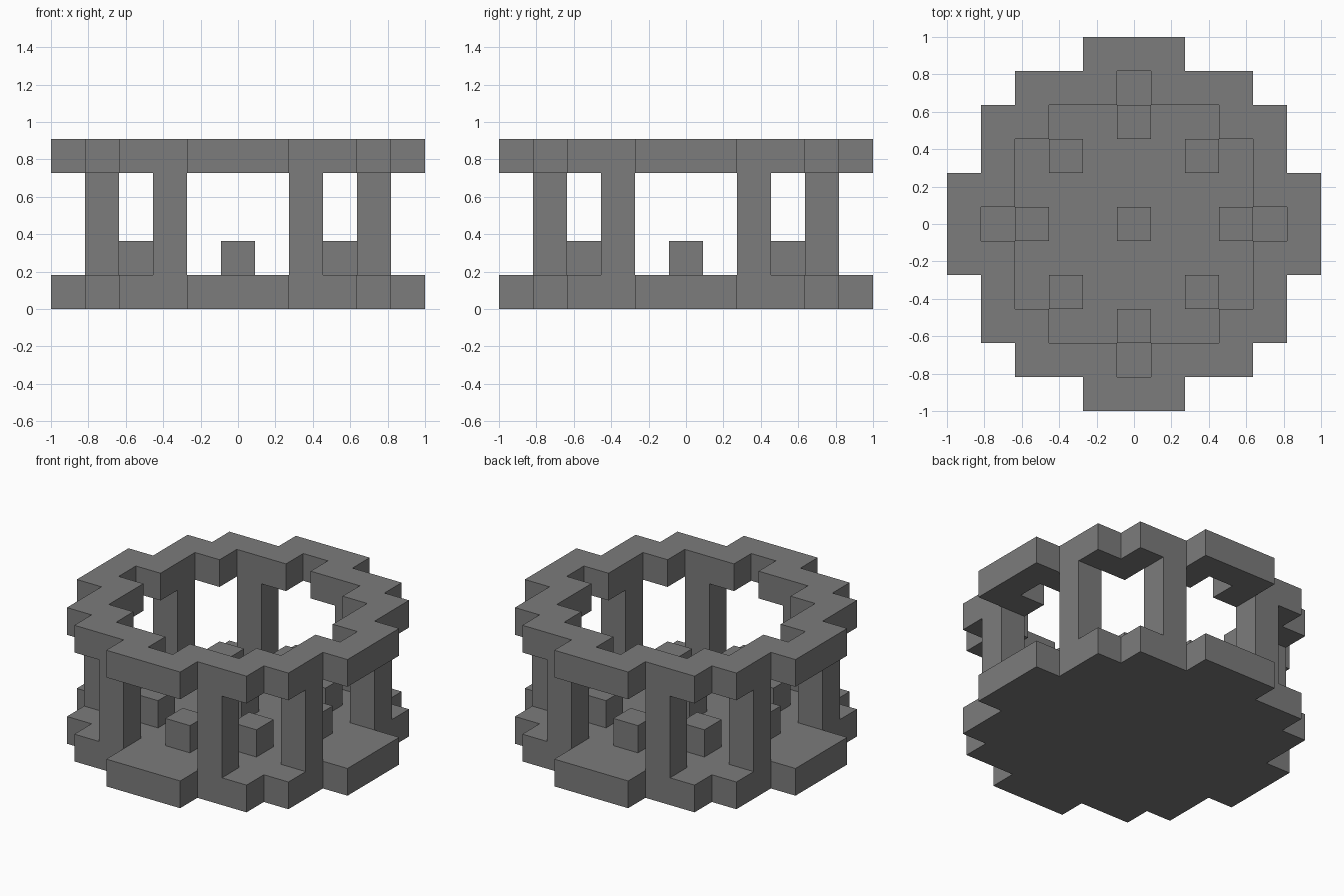
import bpy
import bmesh
from mathutils import Vector

cube = bpy.data.objects.get("Cube")
if cube:
    bpy.data.objects.remove(cube, do_unlink=True)

UNIT = 2 / 11  # edge of one building block

stone = bpy.data.materials.new("grey stone")
stone.use_nodes = True
grey = (0.2, 0.2, 0.2, 1)
stone.diffuse_color = grey
stone.node_tree.nodes["Principled BSDF"].inputs["Base Color"].default_value = grey


def build(name, cells, bottom, height):
    """Extrude a set of grid cells into one clean stepped solid."""
    bm = bmesh.new()
    for x, y in sorted(cells):
        corners = [(-.5, -.5), (-.5, .5), (.5, .5), (.5, -.5)]
        bm.faces.new([bm.verts.new(Vector((x + a, y + b, bottom)) * UNIT)
                      for a, b in corners])
    bmesh.ops.remove_doubles(bm, verts=bm.verts[:], dist=0.001)
    top = bmesh.ops.extrude_face_region(bm, geom=bm.faces[:], use_keep_orig=True)
    lifted = [g for g in top["geom"] if isinstance(g, bmesh.types.BMVert)]
    bmesh.ops.translate(bm, verts=lifted, vec=(0, 0, height * UNIT))
    bmesh.ops.recalc_face_normals(bm, faces=bm.faces[:])
    bmesh.ops.dissolve_limit(bm, angle_limit=0.01, verts=bm.verts[:], edges=bm.edges[:])
    mesh = bpy.data.meshes.new(name)
    bm.to_mesh(mesh)
    bm.free()
    mesh.materials.append(stone)
    obj = bpy.data.objects.new(name, mesh)
    bpy.context.collection.objects.link(obj)


def stepped_disc(half_widths):
    """Cells of a stepped round plan, given the half width of each row from the middle out."""
    return {(x, y * s) for y, w in enumerate(half_widths)
            for s in (-1, 1) for x in range(-w, w + 1)}


def mirrored(x, y):
    """All mirror images of a cell across the axes and diagonals."""
    return sorted({(a * s, b * t) for a, b in ((x, y), (y, x))
                   for s in (-1, 1) for t in (-1, 1)})


# Floor slab and open roof ring with four small inner notches
plan = stepped_disc([5, 5, 4, 4, 3, 1])
opening = stepped_disc([3, 3, 3, 2]) | set(mirrored(4, 0))
build("floor", plan, 0, 1)
build("roof_ring", plan - opening, 4, 1)

# Eight pillars between floor and roof
for i, cell in enumerate(mirrored(4, 2)):
    build(f"pillar_{i + 1}", [cell], 1, 3)

# Seats around a central block
for i, cell in enumerate(mirrored(3, 0) + mirrored(2, 2)):
    build(f"seat_{i + 1}", [cell], 1, 1)
build("centre_block", [(0, 0)], 1, 1)
